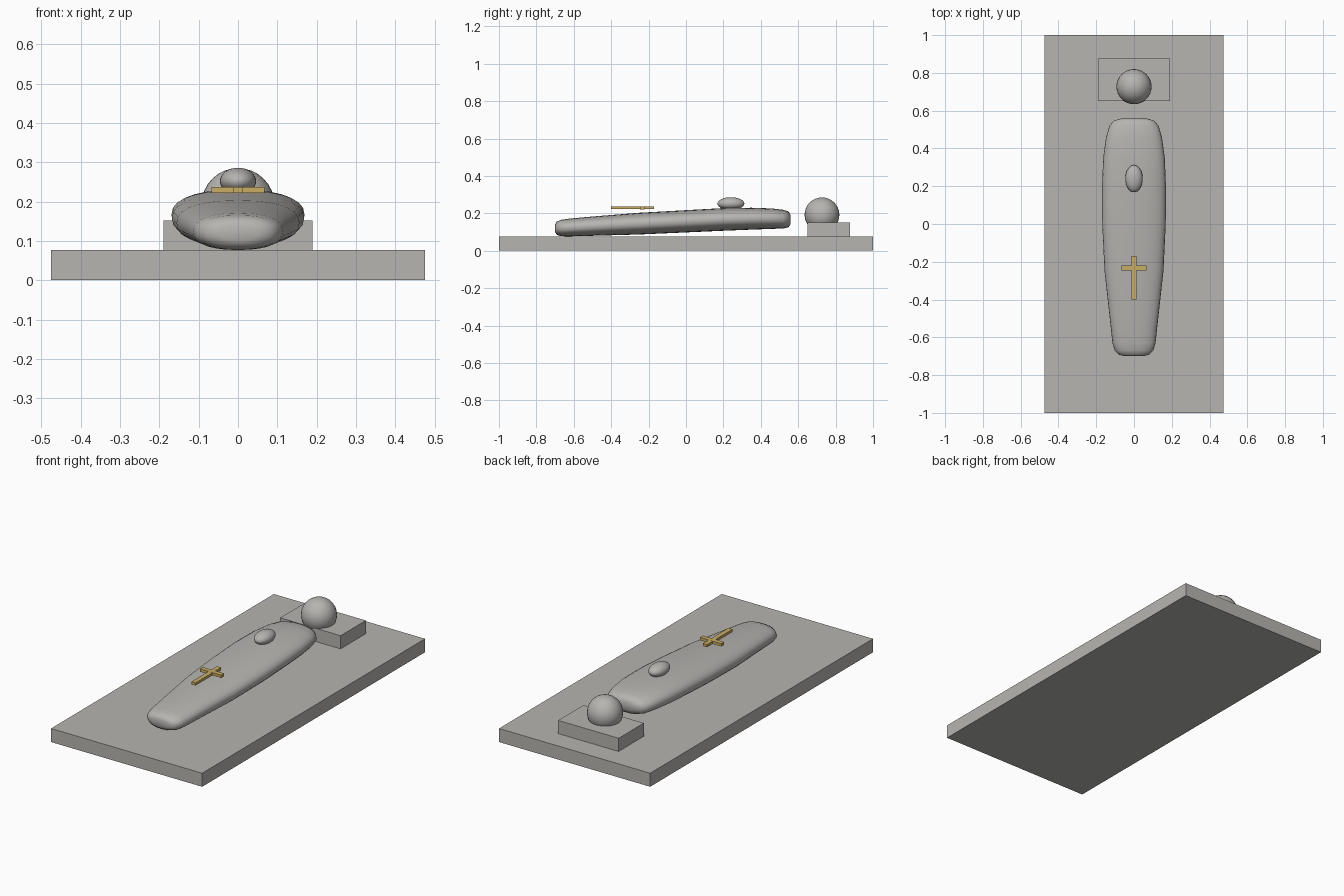
import bpy, bmesh, math

cube = bpy.data.objects.get("Cube")
if cube:
    bpy.data.objects.remove(cube, do_unlink=True)


def material(name, colour):
    m = bpy.data.materials.new(name)
    m.use_nodes = True
    m.diffuse_color = (*colour, 1)
    m.node_tree.nodes["Principled BSDF"].inputs["Base Color"].default_value = (*colour, 1)
    return m


STONE = material("grey stone", (0.47, 0.46, 0.44))
GOLD = material("gold", (0.58, 0.42, 0.13))


def finish(name, bm, mat, smooth=False):
    bmesh.ops.recalc_face_normals(bm, faces=bm.faces)
    mesh = bpy.data.meshes.new(name)
    bm.to_mesh(mesh)
    bm.free()
    mesh.materials.append(mat)
    obj = bpy.data.objects.new(name, mesh)
    bpy.context.collection.objects.link(obj)
    if smooth:
        bpy.ops.object.select_all(action="DESELECT")
        obj.select_set(True)
        bpy.context.view_layer.objects.active = obj
        bpy.ops.object.shade_smooth_by_angle(angle=math.radians(50))
    return obj


def box(name, x, y, z, mat):
    bm = bmesh.new()
    bmesh.ops.create_cube(bm, size=1)
    for v in bm.verts:
        v.co = [lo + (c + 0.5) * (hi - lo) for c, (lo, hi) in zip(v.co, (x, y, z))]
    return finish(name, bm, mat)


def ellipsoid(name, centre, radii):
    bm = bmesh.new()
    bmesh.ops.create_uvsphere(bm, u_segments=32, v_segments=16, radius=1)
    bmesh.ops.scale(bm, vec=radii, verts=bm.verts)
    bmesh.ops.translate(bm, vec=centre, verts=bm.verts)
    return finish(name, bm, STONE, True)


# Slab and pillow
box("slab", (-0.475, 0.475), (-1, 1), (0, 0.077), STONE)
box("pillow", (-0.19, 0.19), (0.65, 0.876), (0.077, 0.152), STONE)

# Shrouded body: rounded cross-sections (y, half width, bottom, top) lofted along y
SECTIONS = [
    (-0.700, 0.050, 0.100, 0.140), (-0.692, 0.080, 0.086, 0.155),
    (-0.670, 0.102, 0.078, 0.165), (-0.630, 0.114, 0.077, 0.171),
    (-0.500, 0.128, 0.080, 0.183), (-0.250, 0.156, 0.087, 0.203),
    (0.000, 0.168, 0.098, 0.217), (0.200, 0.169, 0.107, 0.228),
    (0.350, 0.163, 0.113, 0.230), (0.460, 0.148, 0.117, 0.226),
    (0.520, 0.130, 0.119, 0.219), (0.548, 0.106, 0.125, 0.210),
    (0.560, 0.060, 0.145, 0.190),
]
SIDES = 28


def rounded(c):
    return math.copysign(abs(c) ** 0.85, c)


bm = bmesh.new()
rings = []
for y, half, low, high in SECTIONS:
    ring = []
    for i in range(SIDES):
        a = math.tau * i / SIDES
        z = (low + high) / 2 + (high - low) / 2 * rounded(math.sin(a))
        ring.append(bm.verts.new((half * rounded(math.cos(a)), y, z)))
    rings.append(ring)
for r, s in zip(rings, rings[1:]):
    for i in range(SIDES):
        j = (i + 1) % SIDES
        bm.faces.new((r[i], r[j], s[j], s[i]))
bm.faces.new(rings[0])
bm.faces.new(rings[-1])
finish("shrouded_body", bm, STONE, True)

# Head and folded hands
ellipsoid("head", (0, 0.727, 0.192), (0.093, 0.093, 0.093))
ellipsoid("folded_hands", (0, 0.24, 0.252), (0.046, 0.072, 0.034))

# Cross lying above the legs
box("cross_upright", (-0.013, 0.013), (-0.4, -0.17), (0.222, 0.237), GOLD)
box("cross_bar", (-0.067, 0.067), (-0.247, -0.221), (0.2215, 0.2375), GOLD)
